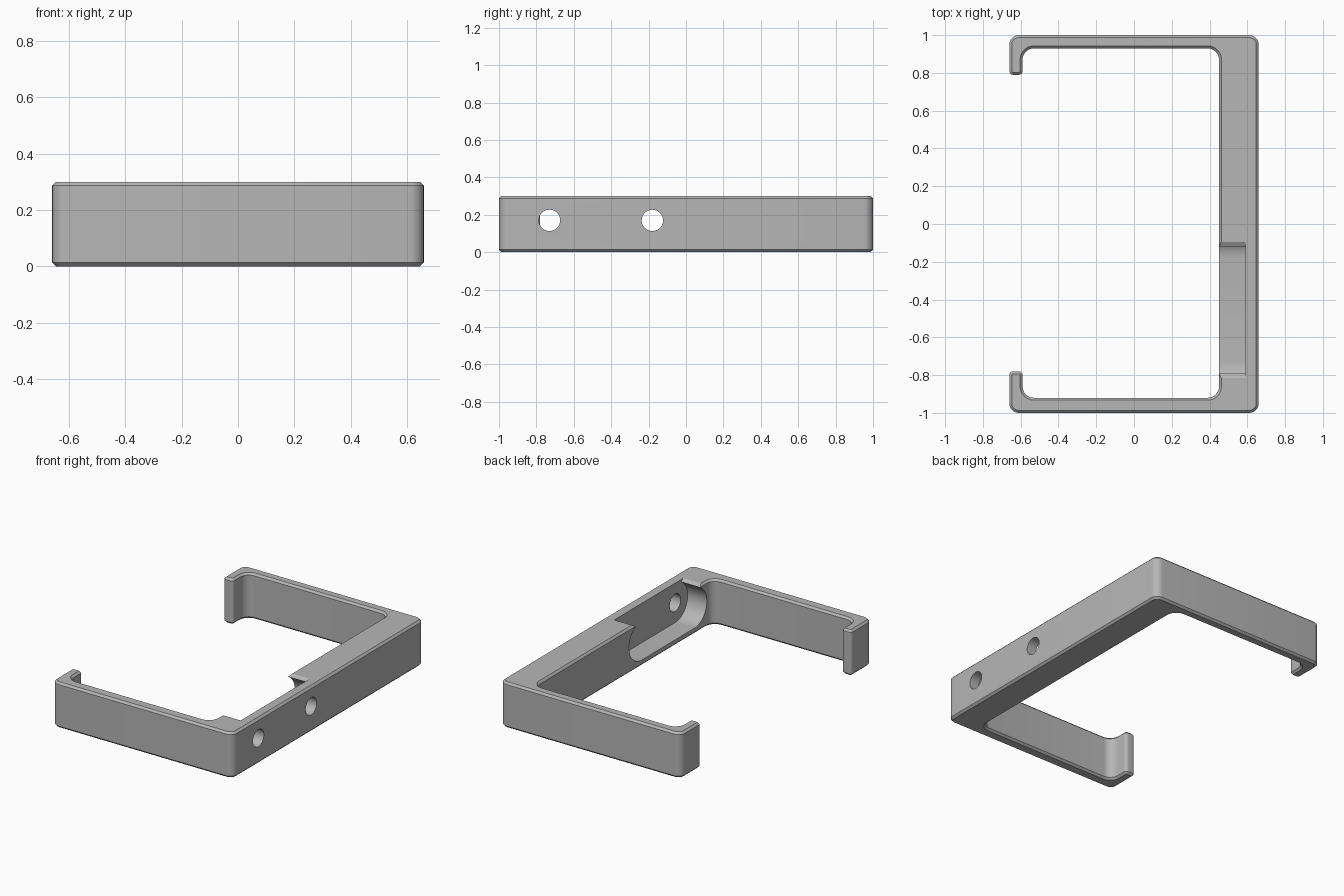
import bpy, bmesh, math
from mathutils import Vector

cube = bpy.data.objects.get("Cube")
if cube:
    bpy.data.objects.remove(cube, do_unlink=True)

HEIGHT = 0.30
CHAMFER = 0.013

grey = bpy.data.materials.new("mid grey")
grey.use_nodes = True
colour = (0.47, 0.47, 0.47, 1)
grey.diffuse_color = colour
grey.node_tree.nodes["Principled BSDF"].inputs["Base Color"].default_value = colour


def arc(cx, cy, r, start, end, steps):
    """Points along a circular arc, angles in degrees."""
    angles = [math.radians(start + (end - start) * i / steps) for i in range(steps + 1)]
    return [(cx + r * math.cos(a), cy + r * math.sin(a)) for a in angles]


def rounded(corners, steps=8):
    """Outline of a right-angled polygon, each corner given as x, y, radius."""
    points = []
    for i, (x, y, r) in enumerate(corners):
        here = Vector((x, y))
        to_prev = (Vector(corners[i - 1][:2]) - here).normalized()
        to_next = (Vector(corners[(i + 1) % len(corners)][:2]) - here).normalized()
        centre = here + (to_prev + to_next) * r
        for s in range(steps + 1):
            a = math.pi / 2 * s / steps
            points.append(centre - to_next * r * math.cos(a) - to_prev * r * math.sin(a))
    return points


def prism(name, outline, start, end, along_x=False):
    """Extrude an outline along z, or a y-z outline along x."""
    place = (lambda u, v: (start, u, v)) if along_x else (lambda u, v: (u, v, start))
    direction = Vector((1, 0, 0)) if along_x else Vector((0, 0, 1))
    bm = bmesh.new()
    face = bm.faces.new([bm.verts.new(place(u, v)) for u, v in outline])
    ext = bmesh.ops.extrude_face_region(bm, geom=[face])
    verts = [g for g in ext["geom"] if isinstance(g, bmesh.types.BMVert)]
    bmesh.ops.translate(bm, verts=verts, vec=direction * (end - start))
    bmesh.ops.recalc_face_normals(bm, faces=bm.faces)
    mesh = bpy.data.meshes.new(name)
    bm.to_mesh(mesh)
    bm.free()
    mesh.materials.append(grey)
    obj = bpy.data.objects.new(name, mesh)
    bpy.context.collection.objects.link(obj)
    return obj


# C-shaped frame with hooked arm ends
frame = prism("bracket_frame", rounded([
    (-0.66, -1, 0.05), (0.66, -1, 0.05), (0.66, 1, 0.05), (-0.66, 1, 0.05),
    (-0.66, 0.79, 0.02), (-0.59, 0.79, 0.02), (-0.59, 0.93, 0.06),
    (0.45, 0.93, 0.06), (0.45, -0.92, 0.06), (-0.59, -0.92, 0.06),
    (-0.59, -0.78, 0.02), (-0.66, -0.78, 0.02)]), 0, HEIGHT)
bpy.context.view_layer.objects.active = frame
frame.select_set(True)
bevel = frame.modifiers.new("edge chamfer", "BEVEL")
bevel.width = CHAMFER
bevel.segments = 1
bevel.limit_method = "ANGLE"
bevel.angle_limit = math.radians(40)
bpy.ops.object.modifier_apply(modifier=bevel.name)

# Round-ended pocket, open at the top through a flared slot
near, far, mid, radius, lip = -0.73, -0.18, 0.17, 0.13, 0.06
tip = math.degrees(math.acos(lip / radius))
pocket = (arc(far, mid, radius, tip, -90, 20)
          + arc(near, mid, radius, 270, 180 - tip, 20)
          + [(near - lip - 0.06, 0.32), (far + lip + 0.06, 0.32)])
cutters = [prism("pocket_cutter", pocket, 0.38, 0.59, along_x=True)]

# Screw holes through the outer wall
for label, y in (("front", near), ("rear", far)):
    circle = arc(y, mid, 0.057, 0, 360, 40)[:-1]
    cutters.append(prism(label + "_hole_cutter", circle, 0.52, 0.75, along_x=True))

for cutter in cutters:
    cut = frame.modifiers.new("cut", "BOOLEAN")
    cut.operation = "DIFFERENCE"
    cut.solver = "EXACT"
    cut.object = cutter
    bpy.ops.object.modifier_apply(modifier=cut.name)
    bpy.data.objects.remove(cutter, do_unlink=True)

bpy.ops.object.select_all(action="DESELECT")
frame.select_set(True)
bpy.context.view_layer.objects.active = frame
bpy.ops.object.shade_smooth_by_angle(angle=math.radians(25))
